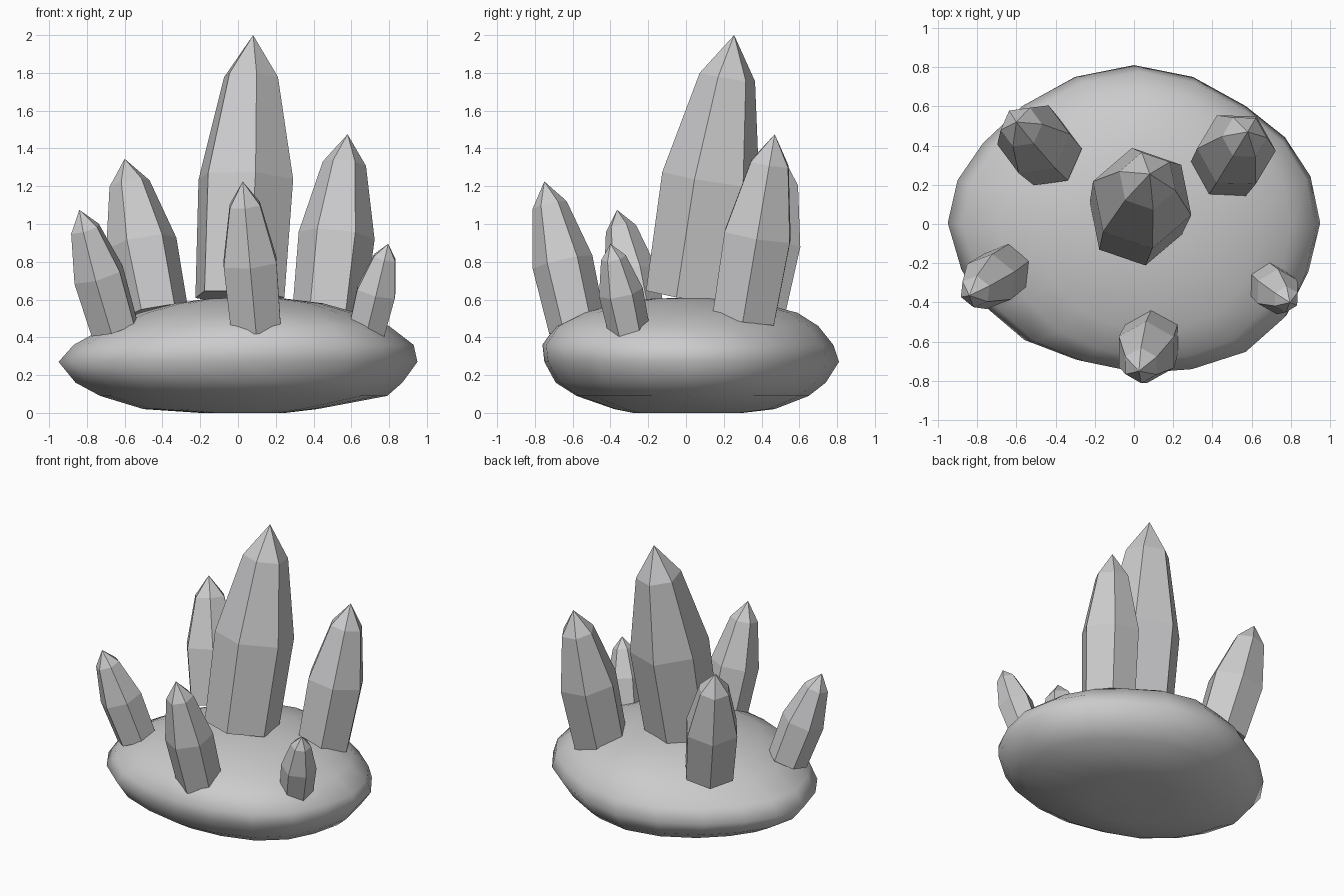
import bpy, bmesh, math
from mathutils import Vector

if "Cube" in bpy.data.objects:
    bpy.data.objects.remove(bpy.data.objects["Cube"])

stone = bpy.data.materials.new("pale_grey")
stone.diffuse_color = (0.6, 0.6, 0.61, 1)
stone.use_nodes = True
stone.node_tree.nodes["Principled BSDF"].inputs["Base Color"].default_value = stone.diffuse_color


def make_object(name, bm, smooth):
    bmesh.ops.recalc_face_normals(bm, faces=bm.faces[:])
    for f in bm.faces:
        f.smooth = smooth
    me = bpy.data.meshes.new(name)
    bm.to_mesh(me)
    bm.free()
    me.materials.append(stone)
    ob = bpy.data.objects.new(name, me)
    bpy.context.collection.objects.link(ob)


def bridge(bm, a, b):
    n = len(a)
    for i in range(n):
        bm.faces.new((a[i], a[(i + 1) % n], b[(i + 1) % n], b[i]))


def fan(bm, ring, point):
    tip = bm.verts.new(point)
    for i in range(len(ring)):
        bm.faces.new((ring[i], ring[(i + 1) % len(ring)], tip))


# Six-sided crystal: slightly flaring shaft, tapered shoulder, pointed tip
def crystal(name, base, tip, radius, phase):
    base, tip = Vector(base), Vector(tip)
    turn = Vector((0, 0, 1)).rotation_difference(tip - base)
    bm = bmesh.new()
    rings = []
    for t, k in ((0, 0.94), (0.45, 1), (0.84, 0.57)):
        ring = []
        for i in range(6):
            a = math.radians(phase + 60 * i)
            offset = Vector((math.cos(a), math.sin(a), 0)) * radius * k
            ring.append(bm.verts.new(base.lerp(tip, t) + turn @ offset))
        rings.append(ring)
    bm.faces.new(rings[0])
    bridge(bm, rings[0], rings[1])
    bridge(bm, rings[1], rings[2])
    fan(bm, rings[2], tip)
    make_object(name, bm, False)


# Rounded rock: one plan outline, fitted to the extents of each level
outline = [(0, .81), (.3, .75), (.57, .6), (.77, .44), (.9, .24), (.95, 0),
           (.89, -.25), (.78, -.47), (.57, -.65), (.28, -.74), (0, -.76),
           (-.3, -.7), (-.56, -.6), (-.77, -.42), (-.88, -.24), (-.95, 0),
           (-.9, .22), (-.77, .41), (-.57, .6), (-.3, .75)]
levels = [  # z, x min, x max, y min, y max
    (0.00, -.20, .25, -.28, .30), (0.02, -.50, .42, -.38, .47),
    (0.09, -.73, .79, -.58, .65), (0.16, -.86, .87, -.69, .74),
    (0.27, -.95, .95, -.75, .81), (0.36, -.87, .93, -.76, .78),
    (0.46, -.69, .80, -.69, .70), (0.53, -.52, .63, -.55, .59),
    (0.58, -.33, .45, -.36, .40), (0.605, -.16, .25, -.18, .22)]
bm = bmesh.new()
rings = []
for z, x0, x1, y0, y1 in levels:
    rings.append([bm.verts.new((
        x0 + (x + .95) / 1.9 * (x1 - x0),
        y0 + (y + .76) / 1.57 * (y1 - y0), z)) for x, y in outline])
for a, b in zip(rings, rings[1:]):
    bridge(bm, a, b)
fan(bm, rings[0], (0, 0, 0))
fan(bm, rings[-1], (0.04, 0.02, 0.61))
make_object("rock_base", bm, True)

# Crystals growing outward from the rock
crystal("main_crystal", (.01, .03, .61), (.08, .255, 2.0), .265, 41)
crystal("back_right_crystal", (.475, .305, .50), (.58, .47, 1.475), .202, -1)
crystal("back_left_crystal", (-.44, .36, .53), (-.60, .52, 1.345), .19, 7)
crystal("front_left_crystal", (-.655, -.235, .45), (-.84, -.365, 1.075), .145, 22)
crystal("front_crystal", (.095, -.575, .45), (.025, -.75, 1.225), .162, 30)
crystal("front_right_crystal", (.68, -.30, .43), (.795, -.40, .895), .118, 30)
